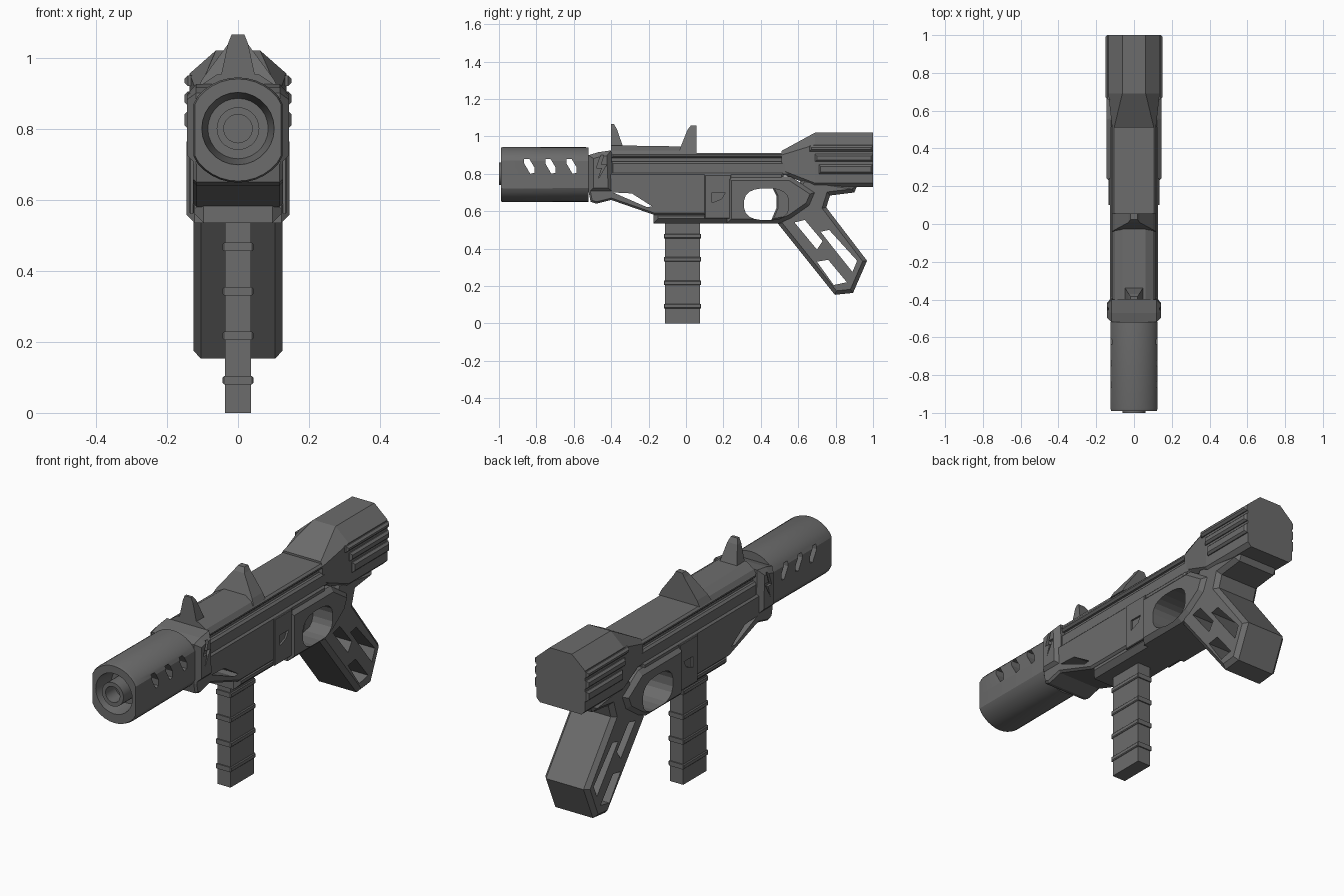
import bpy, bmesh, math

old = bpy.data.objects.get("Cube")
if old:
    bpy.data.objects.remove(old, do_unlink=True)

grey = bpy.data.materials.new("dark grey")
grey.use_nodes = True
colour = (0.15, 0.15, 0.15, 1)
grey.diffuse_color = colour
grey.node_tree.nodes["Principled BSDF"].inputs["Base Color"].default_value = colour


def finish(name, bm):
    bmesh.ops.recalc_face_normals(bm, faces=bm.faces)
    mesh = bpy.data.meshes.new(name)
    bm.to_mesh(mesh)
    bm.free()
    mesh.materials.append(grey)
    ob = bpy.data.objects.new(name, mesh)
    bpy.context.collection.objects.link(ob)
    return ob


def loft(name, rings):
    """Skin matching rings of points and cap both ends."""
    bm = bmesh.new()
    loops = [[bm.verts.new(p) for p in ring] for ring in rings]
    n = len(loops[0])
    for a, b in zip(loops, loops[1:]):
        for i in range(n):
            j = (i + 1) % n
            bm.faces.new((a[i], a[j], b[j], b[i]))
    bm.faces.new(loops[0])
    bm.faces.new(loops[-1])
    return finish(name, bm)


def prism(name, outline, w, chamfer=0.0, x=0.0):
    """Side outline (y, z) extruded to x +- w, with chamfered rims."""
    ob = loft(name, [[(x + s * w, y, z) for y, z in outline] for s in (-1, 1)])
    if chamfer:
        bm = bmesh.new()
        bm.from_mesh(ob.data)
        rim = [e for e in bm.edges if abs(e.verts[0].co.x - e.verts[1].co.x) < 1e-5]
        bmesh.ops.bevel(bm, geom=rim, offset=chamfer, segments=1,
                        affect='EDGES', clamp_overlap=True)
        bm.to_mesh(ob.data)
        bm.free()
    return ob


def rect(y0, y1, z0, z1):
    return [(y0, z0), (y1, z0), (y1, z1), (y0, z1)]


def circle(r, y, n=28):
    return [(r * math.sin(math.tau * i / n), y, 0.8 + r * math.cos(math.tau * i / n))
            for i in range(n)]


def cut(targets, cutters):
    """Subtract the cutters, bake the result and drop the cutters."""
    for ob in targets:
        for c in cutters:
            c.hide_render = True
            m = ob.modifiers.new("cut", 'BOOLEAN')
            m.operation, m.solver, m.object = 'DIFFERENCE', 'EXACT', c
        bpy.context.view_layer.update()
        deps = bpy.context.evaluated_depsgraph_get()
        mesh = bpy.data.meshes.new_from_object(ob.evaluated_get(deps))
        ob.modifiers.clear()
        ob.data = mesh
    for c in cutters:
        bpy.data.objects.remove(c, do_unlink=True)


# Barrel shroud: round tube with flattened sides, recess and slots
def shroud_ring(y, s):
    return [(max(-0.125, min(0.125, x)) * s, y, 0.796 + (z - 0.8) * s)
            for x, y, z in circle(0.148, y, 36)]


shroud = loft("barrel_shroud", [shroud_ring(-0.99, 0.97), shroud_ring(-0.975, 1),
                                shroud_ring(-0.52, 0.985)])
cutters = [loft("recess_cutter", [circle(0.107, -1.02), circle(0.085, -0.89)])]
for y in (-0.838, -0.725, -0.612):
    slot = [(-0.027, 0.88), (0.0, 0.88), (0.027, 0.835), (0.027, 0.805),
            (0.005, 0.8), (-0.027, 0.855)]
    cutters.append(prism("slot_cutter", [(y + a, z) for a, z in slot], 0.3))
cut([shroud], cutters)
loft("inner_barrel", [circle(0.04, -0.92), circle(0.04, -1), circle(0.06, -1),
                      circle(0.06, -0.87)])

# Collar behind the shroud with a zigzag side seam
collar = prism("collar", [(-0.52, 0.7), (-0.52, 0.9), (-0.47, 0.915), (-0.4, 0.925),
                          (-0.39, 0.7)], 0.143, 0.025)
zigzag = [(-0.455, 0.9), (-0.48, 0.83), (-0.45, 0.83), (-0.47, 0.77), (-0.425, 0.85),
          (-0.455, 0.85), (-0.44, 0.9)]
cut([collar], [prism("seam_cutter", zigzag, 0.02, x=s * 0.15) for s in (-1, 1)])

# Receiver
lower = prism("lower_receiver", [(-0.52, 0.7), (-0.51, 0.65), (-0.48, 0.64), (-0.4, 0.66),
                                 (-0.17, 0.58), (0.52, 0.58), (0.52, 0.805),
                                 (-0.52, 0.805)], 0.127, 0.01)
cut([lower], [prism("window_cutter", [(-0.39, 0.7), (-0.29, 0.695), (-0.18, 0.625),
                                      (-0.21, 0.622)], 0.3)])
floor = prism("receiver_floor", rect(-0.175, 0.52, 0.535, 0.6), 0.122, 0.025)
prism("upper_receiver", rect(-0.4, 0.6, 0.79, 0.865), 0.118, 0.01)
prism("side_groove", rect(-0.4, 0.6, 0.85, 0.9), 0.095)
prism("top_cover", rect(-0.4, 0.58, 0.885, 0.912), 0.116, 0.01)
for s in (-1, 1):
    panel = prism("side_panel", rect(0.1, 0.24, 0.56, 0.795), 0.006, 0.003, s * 0.13)
    cut([panel], [prism("notch_cutter", [(0.14, 0.7), (0.21, 0.7), (0.19, 0.665),
                                         (0.14, 0.645)], 0.05, x=s * 0.14)])

# Sight rail and the two sights
loft("sight_rail", [[(-0.113, y, 0.905), (-0.1, y, 0.925), (-0.06, y, t), (0.06, y, t),
                     (0.1, y, 0.925), (0.113, y, 0.905)]
                    for y, t in ((-0.4, 0.952), (0.05, 0.945))])


def tapered(name, levels):
    loft(name, [[(-w, a, z), (w, a, z), (w, b, z), (-w, b, z)] for w, a, b, z in levels])


tapered("front_sight", [(0.05, -0.4, -0.335, 0.94), (0.028, -0.4, -0.37, 1.04),
                        (0.018, -0.4, -0.385, 1.065)])
tapered("rear_sight", [(0.115, -0.04, 0.055, 0.91), (0.1, -0.03, 0.055, 0.94),
                       (0.03, 0.008, 0.055, 1.035), (0.018, 0.025, 0.055, 1.057)])


# Stock block: faceted flare with ribbed sides
def stock_ring(y, w, top, shoulder, tw, bottom):
    half = [(tw, top), (w, shoulder), (w, bottom + 0.02), (w - 0.02, bottom)]
    return [(x, y, z) for x, z in half] + [(-x, y, z) for x, z in reversed(half)]


loft("stock_block", [stock_ring(0.51, 0.116, 0.922, 0.9, 0.105, 0.8),
                     stock_ring(0.69, 0.136, 1.02, 0.955, 0.062, 0.73),
                     stock_ring(1, 0.136, 1.02, 0.955, 0.062, 0.73)])
for s in (-1, 1):
    for z0, z1, y0 in ((0.92, 0.95, 0.66), (0.865, 0.905, 0.69), (0.80, 0.85, 0.71)):
        prism("stock_rib", rect(y0, 1, z0, z1), 0.02, 0.01, s * 0.131)

# Trigger housing, grip and the openings through them
housing = prism("trigger_housing", [(0.22, 0.535), (0.22, 0.785), (0.56, 0.785),
                                    (0.69, 0.7), (0.66, 0.63), (0.56, 0.56),
                                    (0.5, 0.535)], 0.145, 0.022)
grip = prism("grip", [(0.49, 0.535), (0.796, 0.153), (0.893, 0.163), (0.968, 0.335),
                      (0.75, 0.62), (0.77, 0.684), (0.9, 0.7), (0.915, 0.735),
                      (0.62, 0.78), (0.55, 0.62)], 0.125, 0.025)
holes = [[(0.58, 0.54), (0.635, 0.553), (0.73, 0.44), (0.7, 0.395)],
         [(0.72, 0.49), (0.765, 0.5), (0.915, 0.335), (0.89, 0.275), (0.79, 0.4)],
         [(0.7, 0.33), (0.76, 0.34), (0.86, 0.22), (0.79, 0.205)]]
cut([grip], [prism("grip_cutter", h, 0.3) for h in holes])
guard = [(0.43 + 0.12 * math.copysign(abs(math.cos(a)) ** 0.75, math.cos(a)),
          0.637 + 0.085 * math.copysign(abs(math.sin(a)) ** 0.75, math.sin(a)))
         for a in (math.tau * (i + 0.5) / 20 for i in range(20))]
cut([housing, grip, lower, floor], [prism("guard_cutter", guard, 0.3)])
prism("trigger", [(0.46, 0.73), (0.485, 0.68), (0.485, 0.62), (0.455, 0.55),
                  (0.56, 0.57), (0.56, 0.72)], 0.035, 0.008)

# Magazine with raised bands
prism("magazine", rect(-0.112, 0.075, 0, 0.56), 0.037)
for i in range(4):
    z = 0.092 + i * 0.125
    prism("magazine_band", rect(-0.118, 0.081, z - 0.012, z + 0.012), 0.043, 0.004)

# Smooth only the round barrel parts
for name in ("barrel_shroud", "inner_barrel"):
    bpy.ops.object.select_all(action='DESELECT')
    ob = bpy.data.objects[name]
    ob.select_set(True)
    bpy.context.view_layer.objects.active = ob
    bpy.ops.object.shade_smooth_by_angle(angle=math.radians(25))
